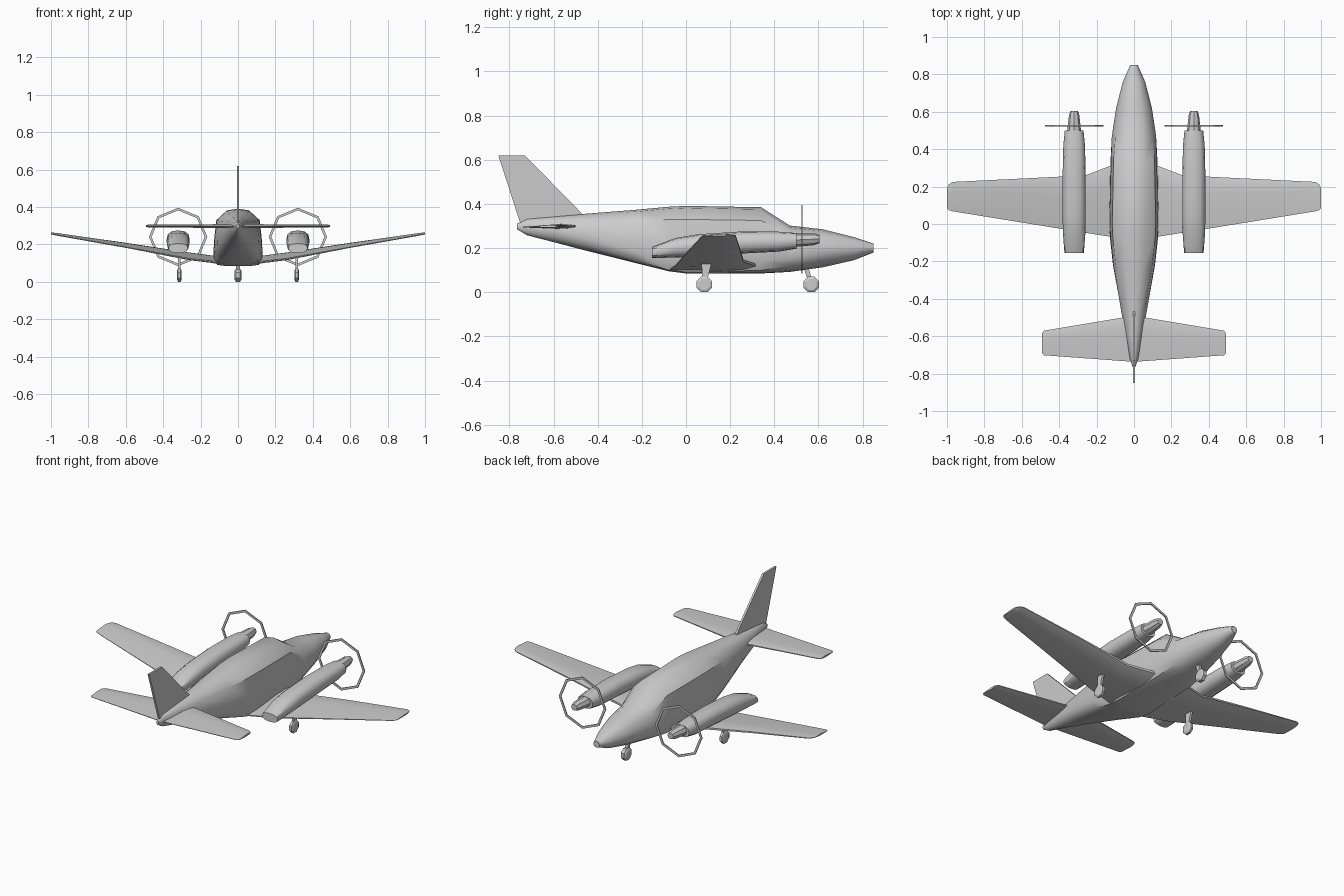
import bpy, bmesh, math
from mathutils import Vector

if "Cube" in bpy.data.objects:
    bpy.data.objects.remove(bpy.data.objects["Cube"])


def loft(name, rings, mirror=False, smooth=40):
    """Skin a list of equal-length closed rings, cap the ends, optionally mirror in x."""
    bm = bmesh.new()
    rows = [[bm.verts.new(p) for p in r] for r in rings]
    n = len(rows[0])
    for a, b in zip(rows, rows[1:]):
        for i in range(n):
            j = (i + 1) % n
            bm.faces.new((a[i], a[j], b[j], b[i]))
    bm.faces.new(rows[0])
    bm.faces.new(rows[-1][::-1])
    bmesh.ops.recalc_face_normals(bm, faces=bm.faces[:])
    me = bpy.data.meshes.new(name)
    bm.to_mesh(me)
    bm.free()
    ob = bpy.data.objects.new(name, me)
    bpy.context.collection.objects.link(ob)
    bpy.ops.object.select_all(action='DESELECT')
    ob.select_set(True)
    bpy.context.view_layer.objects.active = ob
    if smooth:
        bpy.ops.object.shade_smooth_by_angle(angle=math.radians(smooth))
    if mirror:
        # mirror about the world origin, since all meshes are in world space
        ob.modifiers.new("Mirror", 'MIRROR').use_mirror_merge = False
    return ob


def oval(x, y, w, z0, z1, n=12, p=1.0):
    """Rounded ring in the xz plane; p < 1 makes it boxier."""
    c, h = (z0 + z1) / 2, (z1 - z0) / 2
    f = lambda v: math.copysign(abs(v) ** p, v)
    return [(x + w * f(math.cos(2 * math.pi * i / n)), y,
             c + h * f(math.sin(2 * math.pi * i / n))) for i in range(n)]


def foil(x, lead, trail, z_lead, z_trail, t):
    """Thin wing section at span x."""
    shape = [(0, .15), (.12, .4), (.35, .5), (1, .08),
             (1, -.08), (.35, -.5), (.12, -.4), (0, -.15)]
    return [(x, lead + (trail - lead) * u,
             z_lead + (z_trail - z_lead) * u + t * v) for u, v in shape]


def box_ring(x, y, z, w, d):
    return [(x - w, y - d, z), (x + w, y - d, z), (x + w, y + d, z), (x - w, y + d, z)]


# Fuselage: flat belly and tapered cabin, blending to a round nose and tail
cabin = [(0, 0), (.55, 0), (.85, .02), (1, .16), (.97, .45), (.88, .8), (.45, .97), (0, 1)]
rounded = [(0, 0), (.45, .05), (.8, .2), (.97, .38), (1, .55), (.8, .8), (.45, .95), (0, 1)]


def body_ring(y, w, z0, z1, k):
    half = [(w * (a[0] + (b[0] - a[0]) * k), y, z0 + (z1 - z0) * (a[1] + (b[1] - a[1]) * k))
            for a, b in zip(cabin, rounded)]
    return half + [(-x, yy, z) for x, yy, z in half[-2:0:-1]]


stations = [(.85, .02, .18, .22, 1), (.76, .06, .145, .25, 1), (.62, .096, .113, .285, .9),
            (.47, .12, .092, .302, .6), (.34, .126, .085, .385, .15), (0, .132, .085, .391, 0),
            (-.08, .128, .095, .387, 0), (-.22, .113, .13, .374, .2), (-.46, .07, .19, .355, .7),
            (-.6, .045, .227, .343, 1), (-.72, .022, .258, .333, 1), (-.765, .007, .285, .31, 1)]
loft("fuselage", [body_ring(*s) for s in stations])

# Wings with swept root and rounded tips
loft("wings", [foil(*s) for s in [
    (.05, .34, -.08, .115, .098, .04), (.26, .26, -.047, .143, .122, .04),
    (.6, .243, .008, .2, .184, .026), (.97, .225, .068, .256, .25, .014),
    (.99, .212, .074, .259, .254, .012), (1, .19, .085, .26, .256, .009)]], mirror=True)

# Tailplane
loft("tailplane", [foil(*s) for s in [
    (0, -.49, -.737, .299, .295, .022), (.48, -.57, -.702, .299, .297, .014),
    (.493, -.585, -.69, .299, .297, .012)]], mirror=True)

# Fin
loft("fin", [[(-.006, a, za), (.006, a, za), (.006, b, zb), (-.006, b, zb)]
             for a, za, b, zb in [(-.46, .345, -.74, .28), (-.73, .62, -.85, .62)]], smooth=0)

# Engine nacelles
loft("engine_nacelles", [oval(.32, *s, n=12, p=.8) for s in [
    (.5, .05, .197, .268), (.42, .058, .184, .274), (.25, .062, .175, .275),
    (.05, .062, .162, .262), (-.05, .06, .157, .245), (-.155, .052, .155, .205)]], mirror=True)

# Spinners
loft("spinners", [oval(.32, *s, n=8) for s in [
    (.49, .038, .205, .268), (.58, .028, .213, .268), (.605, .02, .222, .26)]], mirror=True)

# Propeller discs drawn as thin eight-sided rings
ring_pts = []
for i in range(9):
    a = math.pi / 4 * i
    ring_pts.append([(.32 + r * math.cos(a), y, .24 + r * math.sin(a))
                     for r, y in [(.142, .522), (.156, .522), (.156, .528), (.142, .528)]])


def propeller_rings():
    ob = loft("propeller_rings", ring_pts, mirror=True, smooth=0)
    # remove the end caps and weld so each ring is a closed loop
    bm = bmesh.new()
    bm.from_mesh(ob.data)
    bm.faces.ensure_lookup_table()
    bmesh.ops.delete(bm, geom=bm.faces[-2:], context='FACES_ONLY')
    bmesh.ops.remove_doubles(bm, verts=bm.verts[:], dist=1e-4)
    bmesh.ops.recalc_face_normals(bm, faces=bm.faces[:])
    bm.to_mesh(ob.data)
    bm.free()


propeller_rings()


# Landing gear: eight-sided wheels and tapered legs
def wheel(name, x, y, w, mirror):
    rings = []
    for dx, r in [(-w, .026), (-w * .6, .038), (w * .6, .038), (w, .026)]:
        rings.append([(x + dx, y + r * math.cos(math.pi / 4 * (i + .5)),
                       .0352 + r * math.sin(math.pi / 4 * (i + .5))) for i in range(8)])
    loft(name, rings, mirror, smooth=0)


wheel("main_wheels", .314, .083, .012, True)
wheel("nose_wheel", 0, .567, .018, False)
loft("main_legs", [box_ring(.314, .095, .145, .006, .024), box_ring(.314, .082, .04, .007, .01)],
     mirror=True, smooth=0)
loft("nose_leg", [box_ring(0, .54, .125, .012, .012), box_ring(0, .565, .04, .008, .009)], smooth=0)
